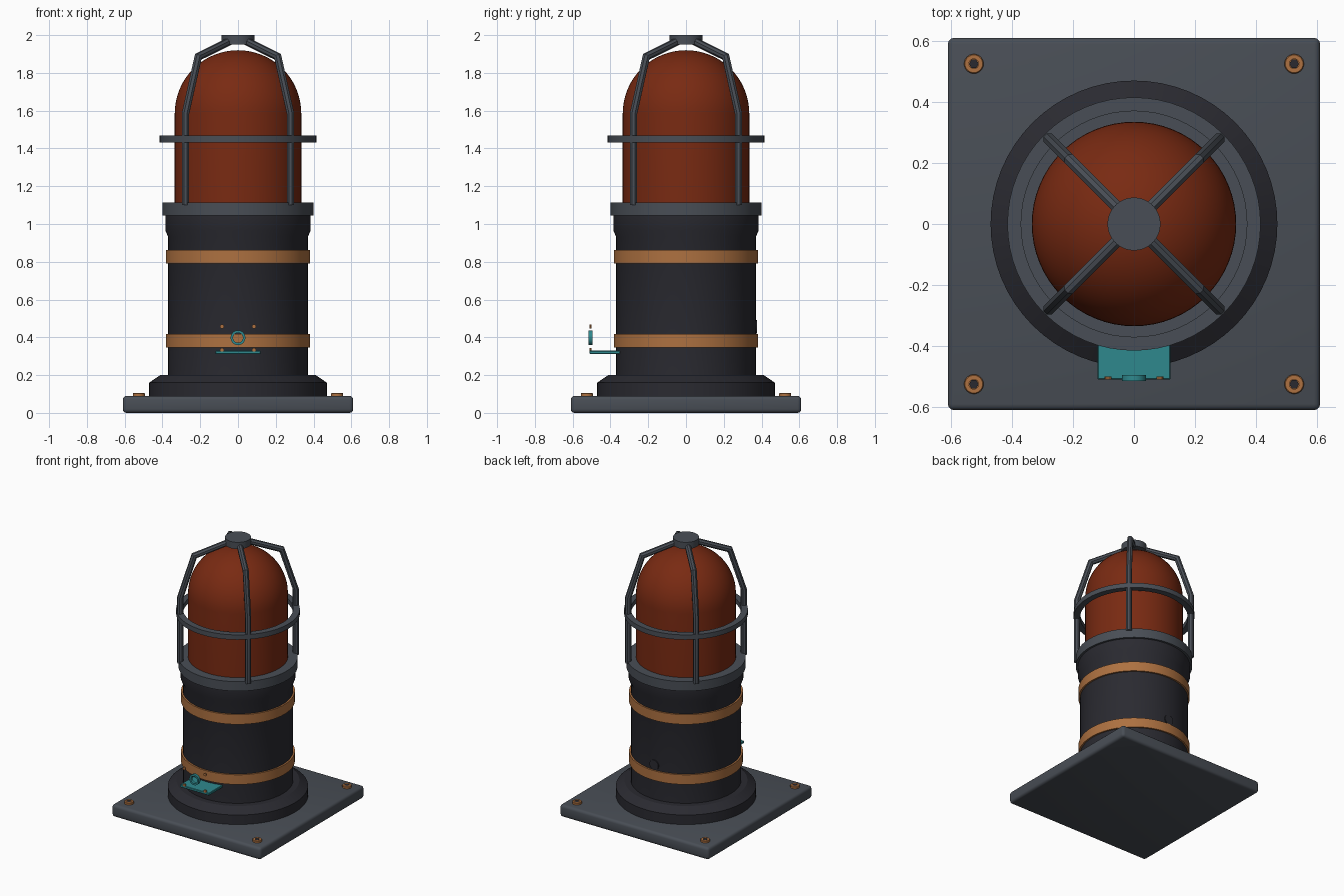
import bpy, bmesh, math
from mathutils import Matrix, Vector

if "Cube" in bpy.data.objects:
    bpy.data.objects.remove(bpy.data.objects["Cube"])


def mat(name, rgb):
    m = bpy.data.materials.new(name)
    m.diffuse_color = (*rgb, 1)
    m.use_nodes = True
    m.node_tree.nodes["Principled BSDF"].inputs["Base Color"].default_value = m.diffuse_color
    return m


STEEL = mat("grey_steel", (0.066, 0.076, 0.092))
DARK = mat("dark_housing", (0.023, 0.023, 0.030))
LENS = mat("red_lens", (0.190, 0.023, 0.006))
BRONZE = mat("bronze", (0.42, 0.165, 0.052))
TEAL = mat("teal", (0.028, 0.25, 0.27))


def finish(bm, name, *mats, angle=30):
    bmesh.ops.recalc_face_normals(bm, faces=bm.faces)
    me = bpy.data.meshes.new(name)
    bm.to_mesh(me)
    bm.free()
    for m in mats:
        me.materials.append(m)
    me.shade_smooth()
    me.set_sharp_from_angle(angle=math.radians(angle))
    ob = bpy.data.objects.new(name, me)
    bpy.context.collection.objects.link(ob)
    return ob


def lathe(name, profile, m, sides=64, closed=False, loc=(0, 0, 0), rot=None):
    """Spin (radius, z) points round z; closed joins the last point to the first."""
    bm = bmesh.new()
    rings = []
    for r, z in profile:
        if r < 1e-6:
            rings.append([bm.verts.new((0, 0, z))])
        else:
            rings.append([bm.verts.new((r * math.cos(2 * math.pi * i / sides),
                                        r * math.sin(2 * math.pi * i / sides), z))
                          for i in range(sides)])
    pairs = list(zip(rings, rings[1:]))
    if closed:
        pairs.append((rings[-1], rings[0]))
    for a, b in pairs:
        for i in range(sides):
            j = (i + 1) % sides
            quad = [a[i % len(a)], a[j % len(a)], b[j % len(b)], b[i % len(b)]]
            bm.faces.new(list(dict.fromkeys(quad)))
    mtx = Matrix.Translation(loc)
    if rot:
        mtx = mtx @ rot
    bm.transform(mtx)
    return finish(bm, name, m)


def box(name, lo, hi, m, bevel, seg):
    bm = bmesh.new()
    bmesh.ops.create_cube(bm, size=1)
    lo, hi = Vector(lo), Vector(hi)
    bm.transform(Matrix.Translation((lo + hi) / 2) @ Matrix.Diagonal((*(hi - lo), 1)))
    bmesh.ops.bevel(bm, geom=bm.edges[:], offset=bevel, segments=seg,
                    profile=0.5, affect='EDGES')
    return finish(bm, name, m)


# mounting plate
box("base_plate", (-0.61, -0.61, 0), (0.61, 0.61, 0.09), STEEL, 0.02, 3)

# corner bolts with dark hex sockets
for sx in (-1, 1):
    for sy in (-1, 1):
        x, y = 0.525 * sx, 0.525 * sy
        lathe("bolt", [(0, 0.085), (0.032, 0.085), (0.032, 0.102), (0.029, 0.105),
                       (0.016, 0.105), (0.016, 0.096), (0, 0.096)],
              BRONZE, 24, loc=(x, y, 0))
        lathe("bolt_socket", [(0, 0.096), (0.016, 0.096), (0.016, 0.1045), (0, 0.1045)],
              DARK, 6, loc=(x, y, 0))

# housing: foot flange, column and flared shoulder
lathe("foot_flange", [(0, 0.085), (0.47, 0.085), (0.47, 0.16), (0.412, 0.2), (0, 0.2)], DARK)
lathe("column", [(0, 0.19), (0.37, 0.19), (0.37, 0.932), (0.385, 0.967),
                 (0.385, 1.05), (0, 1.05)], DARK)
lathe("collar", [(0, 1.045), (0.4, 1.045), (0.4, 1.115), (0, 1.115)], STEEL)

# bronze bands
for z in (0.345, 0.79):
    lathe("band", [(0.36, z), (0.382, z), (0.382, z + 0.072), (0.36, z + 0.072)],
          BRONZE, closed=True)

# domed lens
dome = [(0, 1.1), (0.335, 1.1)]
dome += [(0.335 * math.cos(t), 1.585 + 0.335 * math.sin(t))
         for t in (math.pi / 2 * i / 16 for i in range(16))] + [(0, 1.92)]
lathe("lens_dome", dome, LENS)

# guard ring and top cap
lathe("guard_ring", [(0.37, 1.432), (0.415, 1.432), (0.415, 1.468), (0.37, 1.468)],
      STEEL, closed=True)
lathe("guard_cap", [(0, 1.95), (0.087, 1.95), (0.087, 2.0), (0, 2.0)], STEEL, 32)


# bent guard bars, an octagonal section mitred along a path in the x-z plane
def guard_bar(angle, radius=0.021, sides=8):
    path = [Vector(p) for p in ((0.393, 0, 1.1), (0.393, 0, 1.585),
                                (0.298, 0, 1.885), (0.05, 0, 1.972))]
    bm = bmesh.new()
    rings = []
    for i, p in enumerate(path):
        d0 = (p - path[i - 1]).normalized() if i else None
        d1 = (path[i + 1] - p).normalized() if i < len(path) - 1 else None
        t = ((d0 or d1) + (d1 or d0)).normalized()
        n = Vector((t.z, 0, -t.x)) / t.dot(d0 or d1)
        ring = []
        for k in range(sides):
            a = 2 * math.pi * (k + 0.5) / sides
            ring.append(bm.verts.new(p + radius * (n * math.cos(a)
                                                   + Vector((0, math.sin(a), 0)))))
        rings.append(ring)
    for a, b in zip(rings, rings[1:]):
        for k in range(sides):
            j = (k + 1) % sides
            bm.faces.new((a[k], a[j], b[j], b[k]))
    bm.faces.new(rings[0])
    bm.faces.new(rings[-1])
    bm.transform(Matrix.Rotation(angle, 4, 'Z'))
    finish(bm, "guard_bar", STEEL)


for q in range(4):
    guard_bar(math.radians(45 + 90 * q))

# front fitting: shelf, ring and four tiny screws
FRONT = Matrix.Rotation(math.pi / 2, 4, 'X')   # local z -> -y
box("shelf", (-0.12, -0.51, 0.311), (0.12, -0.35, 0.329), TEAL, 0.003, 1)
lathe("front_ring", [(0.026, 0.495), (0.039, 0.495), (0.039, 0.515), (0.026, 0.515)],
      TEAL, 32, closed=True, loc=(0, 0, 0.398), rot=FRONT)
for x in (-0.085, 0.085):
    for z in (0.333, 0.457):
        lathe("small_screw", [(0, 0.5), (0.011, 0.5), (0.011, 0.51), (0, 0.51)],
              BRONZE, 10, loc=(x, 0, z), rot=FRONT)

# cable gland on the back
BACK = Matrix.Rotation(-math.pi / 2, 4, 'X')   # local z -> +y
lathe("cable_gland", [(0, 0.34), (0.036, 0.34), (0.036, 0.376), (0, 0.376)],
      DARK, 24, loc=(0, 0, 0.455), rot=BACK)
